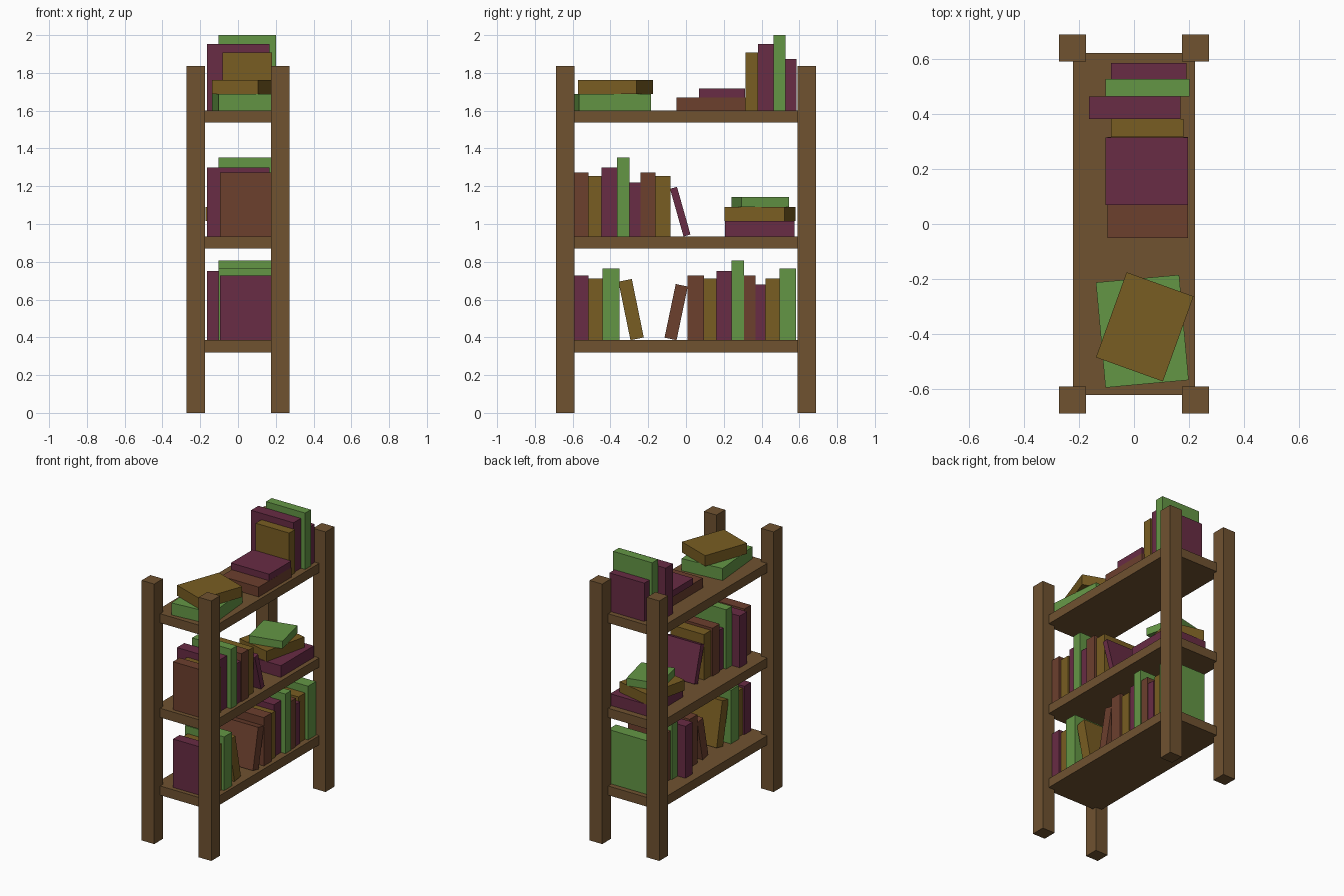
import bpy, math
from mathutils import Matrix, Vector

if "Cube" in bpy.data.objects:
    bpy.data.objects.remove(bpy.data.objects["Cube"])


def material(name, rgb):
    m = bpy.data.materials.new(name)
    m.diffuse_color = (*rgb, 1)
    m.use_nodes = True
    m.node_tree.nodes["Principled BSDF"].inputs["Base Color"].default_value = m.diffuse_color
    return m


WOOD = material("wood", (0.16, 0.085, 0.03))
COL = {
    "green": material("green", (0.127, 0.305, 0.06)),
    "maroon": material("maroon", (0.138, 0.025, 0.058)),
    "ochre": material("ochre", (0.19, 0.11, 0.016)),
    "brown": material("brown", (0.15, 0.05, 0.027)),
}


def box(name, lo, hi, mat, rot=0.0, axis="Z", pivot=None):
    """Box between two corners, turned by rot degrees about a pivot."""
    lo, hi = Vector(lo), Vector(hi)
    p = Vector(pivot) if pivot else (lo + hi) / 2
    turn = Matrix.Translation(p) @ Matrix.Rotation(math.radians(rot), 4, axis) @ Matrix.Translation(-p)
    bpy.ops.mesh.primitive_cube_add(size=1)
    ob = bpy.context.object
    ob.name = name
    ob.data.transform(turn @ Matrix.Translation((lo + hi) / 2) @ Matrix.Diagonal((*(hi - lo), 1)))
    ob.data.materials.append(mat)
    return ob


# Corner posts
for sx, side in ((-1, "left"), (1, "right")):
    for sy, end in ((-1, "front"), (1, "back")):
        x, y, h = 0.223 * sx, 0.638 * sy, 0.049
        box(f"{end}_{side}_post", (x - h, y - h, 0), (x + h, y + h, 1.837), WOOD)

# Shelf boards
LOW, MID, TOP = 0.385, 0.934, 1.602
for name, z in (("lower", LOW), ("middle", MID), ("upper", TOP)):
    box(f"{name}_shelf", (-0.222, -0.62, z - 0.065), (0.222, 0.62, z), WOOD)

# Depth range of each kind of book
X = {
    "brown": (-0.095, 0.196), "ochre": (-0.083, 0.179), "maroon": (-0.095, 0.196),
    "green": (-0.104, 0.201), "wide": (-0.164, 0.168), "small": (-0.083, 0.19),
}


def row(name, base, y, books):
    """Upright books side by side: kind, far edge y, top z."""
    for i, (kind, y2, top) in enumerate(books):
        x1, x2 = X[kind]
        mat = COL.get(kind, COL["maroon"])
        box(f"{name}_book_{i + 1}", (x1, y, base), (x2, y2, top), mat)
        y = y2


row("lower_front", LOW, -0.59, [
    ("maroon", -0.516, 0.727), ("ochre", -0.442, 0.711), ("green", -0.352, 0.764)])
row("lower_back", LOW, 0.008, [
    ("brown", 0.095, 0.727), ("ochre", 0.161, 0.711), ("wide", 0.241, 0.752),
    ("green", 0.307, 0.806), ("brown", 0.368, 0.727), ("small", 0.42, 0.68),
    ("ochre", 0.495, 0.711), ("green", 0.583, 0.764)])
row("middle", MID, -0.59, [
    ("brown", -0.516, 1.273), ("ochre", -0.447, 1.253), ("wide", -0.365, 1.3),
    ("green", -0.299, 1.353), ("small", -0.241, 1.22), ("brown", -0.161, 1.273),
    ("ochre", -0.082, 1.255)])
row("upper", TOP, 0.315, [
    ("ochre", 0.38, 1.909), ("wide", 0.462, 1.954), ("green", 0.526, 2.0),
    ("small", 0.584, 1.873)])


# Leaning books, tilted about the bottom edge they rest on
def leaning(name, kind, y, thick, height, base, angle):
    x1, x2 = X[kind]
    ya, yb = (y, y + thick) if angle > 0 else (y - thick, y)
    box(name, (x1, ya, base), (x2, yb, base + height), COL.get(kind, COL["maroon"]),
        angle, "X", (0, y, base))


leaning("lower_leaning_ochre_book", "ochre", -0.294, 0.072, 0.316, LOW, 11.6)
leaning("lower_leaning_brown_book", "brown", -0.05, 0.065, 0.29, LOW, -11.8)
leaning("middle_leaning_book", "small", -0.013, 0.038, 0.262, MID, 15.8)


# Books lying flat: centre, size, bottom and top heights, turn
def flat(name, kind, cx, cy, w, d, z1, z2, turn=0):
    box(name, (cx - w / 2, cy - d / 2, z1), (cx + w / 2, cy + d / 2, z2), COL[kind], turn)


flat("upper_flat_green_book", "green", 0.03, -0.389, 0.303, 0.383, TOP, 1.687, 5.2)
flat("upper_flat_ochre_book", "ochre", 0.039, -0.373, 0.258, 0.328, 1.687, 1.762, -19.8)
flat("upper_flat_brown_book", "brown", 0.05, 0.133, 0.293, 0.366, TOP, 1.671)
flat("upper_flat_maroon_book", "maroon", 0.046, 0.191, 0.3, 0.245, 1.671, 1.717)
flat("middle_flat_maroon_book", "maroon", 0.035, 0.391, 0.31, 0.369, MID, 1.016)
flat("middle_flat_ochre_book", "ochre", -0.01, 0.392, 0.26, 0.326, 1.016, 1.09, -13)
flat("middle_flat_green_book", "green", 0.0, 0.393, 0.232, 0.258, 1.09, 1.143, 13.3)
